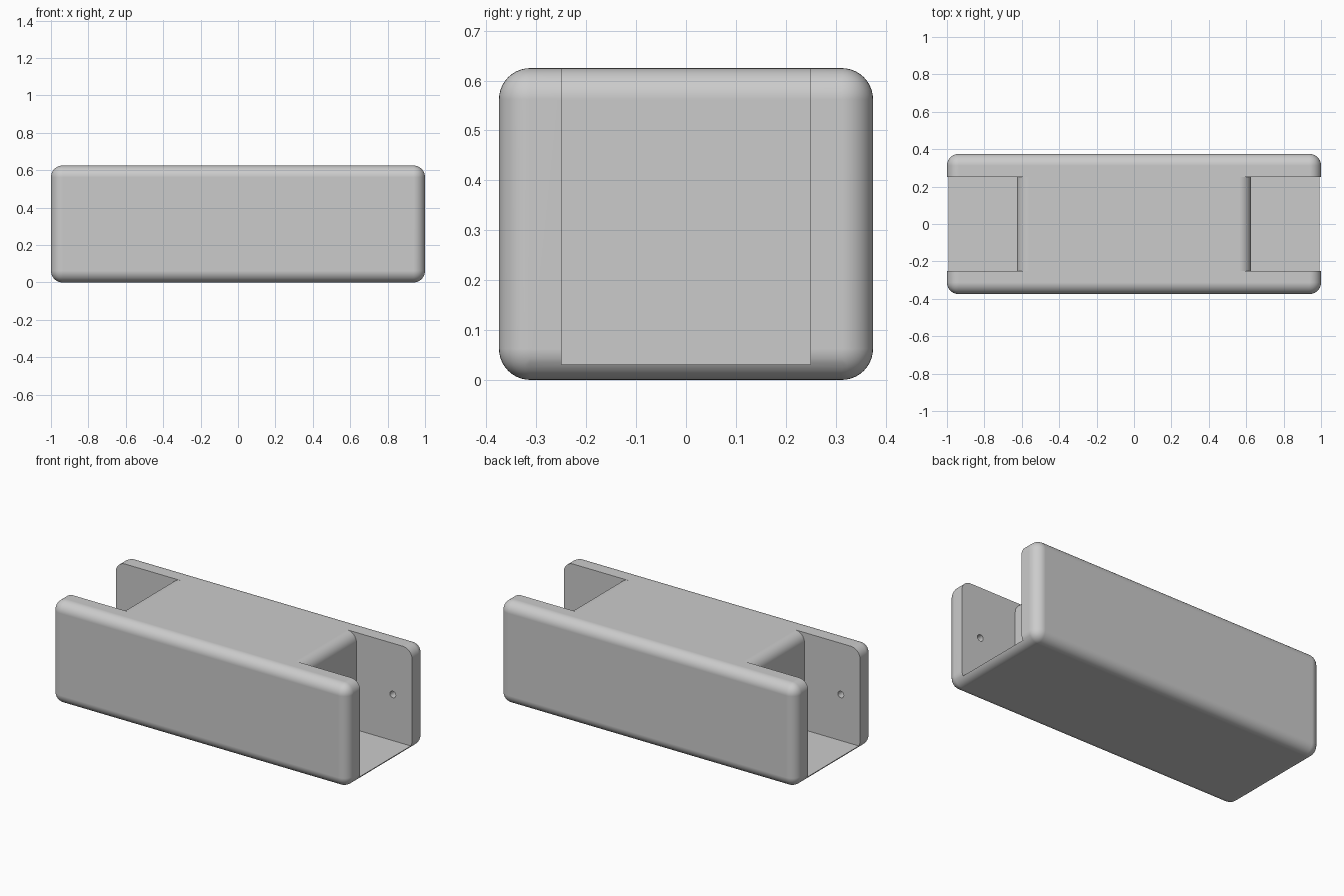
import bpy
import bmesh
from math import cos, sin, pi, radians
from mathutils import Matrix, Vector

cube = bpy.data.objects.get("Cube")
if cube:
    bpy.data.objects.remove(cube, do_unlink=True)

LENGTH, WIDTH, HEIGHT = 2.0, 0.75, 0.625
ROUND = 0.0625
POCKET_X, POCKET_HALF, FLOOR_Z = 0.625, 0.25, 0.031

grey = bpy.data.materials.new("plain grey")
grey.use_nodes = True
grey.diffuse_color = (0.6, 0.6, 0.6, 1)
grey.node_tree.nodes["Principled BSDF"].inputs["Base Color"].default_value = (0.6, 0.6, 0.6, 1)


def make_object(name, bm):
    bmesh.ops.recalc_face_normals(bm, faces=bm.faces)
    mesh = bpy.data.meshes.new(name)
    bm.to_mesh(mesh)
    bm.free()
    mesh.materials.append(grey)
    obj = bpy.data.objects.new(name, mesh)
    bpy.context.collection.objects.link(obj)
    return obj


def cut(target, cutter):
    mod = target.modifiers.new("cut", 'BOOLEAN')
    mod.operation = 'DIFFERENCE'
    mod.solver = 'EXACT'
    mod.object = cutter
    cutter.hide_render = True
    bpy.ops.object.modifier_apply(modifier=mod.name)
    bpy.data.objects.remove(cutter, do_unlink=True)


def pocket_cutter(side):
    # Side profile: floor, inner wall, rounded top lip, then open air
    cx, cz = POCKET_X - ROUND, HEIGHT - ROUND
    arc = [(cx + ROUND * cos(i * pi / 20), cz + ROUND * sin(i * pi / 20)) for i in range(11)]
    profile = [(1.1, FLOOR_Z), (POCKET_X, FLOOR_Z)] + arc + [(cx, 0.8), (1.1, 0.8)]
    bm = bmesh.new()
    face = bm.faces.new([bm.verts.new((side * x, -POCKET_HALF, z)) for x, z in profile])
    grown = bmesh.ops.extrude_face_region(bm, geom=[face])["geom"]
    verts = [v for v in grown if isinstance(v, bmesh.types.BMVert)]
    bmesh.ops.translate(bm, verts=verts, vec=Vector((0, 2 * POCKET_HALF, 0)))
    return make_object("pocket_cutter", bm)


def hole_cutter(side):
    # One rod across the pocket makes a blind hole in both cheeks
    bm = bmesh.new()
    place = Matrix.Translation((side * 0.87, 0, HEIGHT / 2)) @ Matrix.Rotation(pi / 2, 4, 'X')
    bmesh.ops.create_cone(bm, cap_ends=True, segments=24, radius1=0.02, radius2=0.02,
                          depth=0.62, matrix=place)
    return make_object("hole_cutter", bm)


# Rounded block
bm = bmesh.new()
size = Matrix.Diagonal((LENGTH, WIDTH, HEIGHT, 1))
bmesh.ops.create_cube(bm, size=1, matrix=Matrix.Translation((0, 0, HEIGHT / 2)) @ size)
bmesh.ops.bevel(bm, geom=bm.edges[:], offset=ROUND, segments=10, profile=0.5, affect='EDGES')
body = make_object("bracket_body", bm)
bpy.ops.object.select_all(action='DESELECT')
body.select_set(True)
bpy.context.view_layer.objects.active = body

# End pockets and pin holes
for side in (-1, 1):
    cut(body, pocket_cutter(side))
    cut(body, hole_cutter(side))

bpy.ops.object.shade_smooth_by_angle(angle=radians(30))
weighted = body.modifiers.new("flat faces", 'WEIGHTED_NORMAL')
weighted.keep_sharp = True
